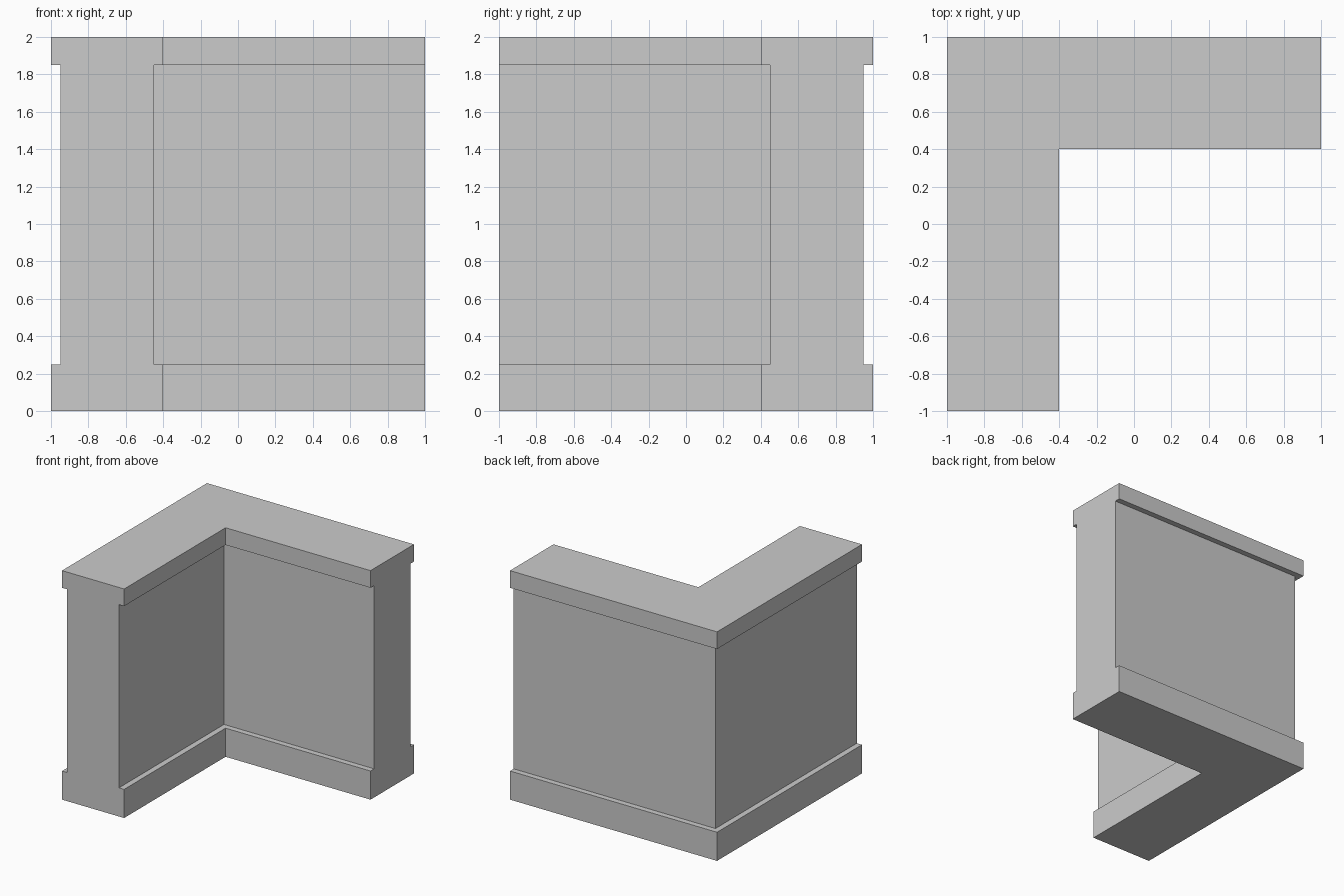
import bpy, bmesh

if "Cube" in bpy.data.objects:
    bpy.data.objects.remove(bpy.data.objects["Cube"])

# Wall cross-section: (offset from centre line, height), half outline mirrored
half = [(0.30, 0), (0.30, 0.25), (0.25, 0.25), (0.25, 1.85), (0.30, 1.85), (0.30, 2)]
profile = half + [(-u, z) for u, z in reversed(half)]

# L-shaped centre line with a mitred corner; each station places the profile
C = 0.7
stations = [
    lambda u, z: (-C + u, -1, z),
    lambda u, z: (-C + u, C - u, z),
    lambda u, z: (1, C - u, z),
]

bm = bmesh.new()
rings = [[bm.verts.new(place(u, z)) for u, z in profile] for place in stations]
n = len(profile)

# Sides of the sweep
for a, b in zip(rings, rings[1:]):
    for i in range(n):
        j = (i + 1) % n
        bm.faces.new((a[i], a[j], b[j], b[i]))

# Flat end caps
bm.faces.new(rings[0])
bm.faces.new(reversed(rings[-1]))
bmesh.ops.recalc_face_normals(bm, faces=bm.faces)

# Corner wall with plinth and coping
mesh = bpy.data.meshes.new("corner_wall")
bm.to_mesh(mesh)
bm.free()
wall = bpy.data.objects.new("corner_wall", mesh)
bpy.context.collection.objects.link(wall)
